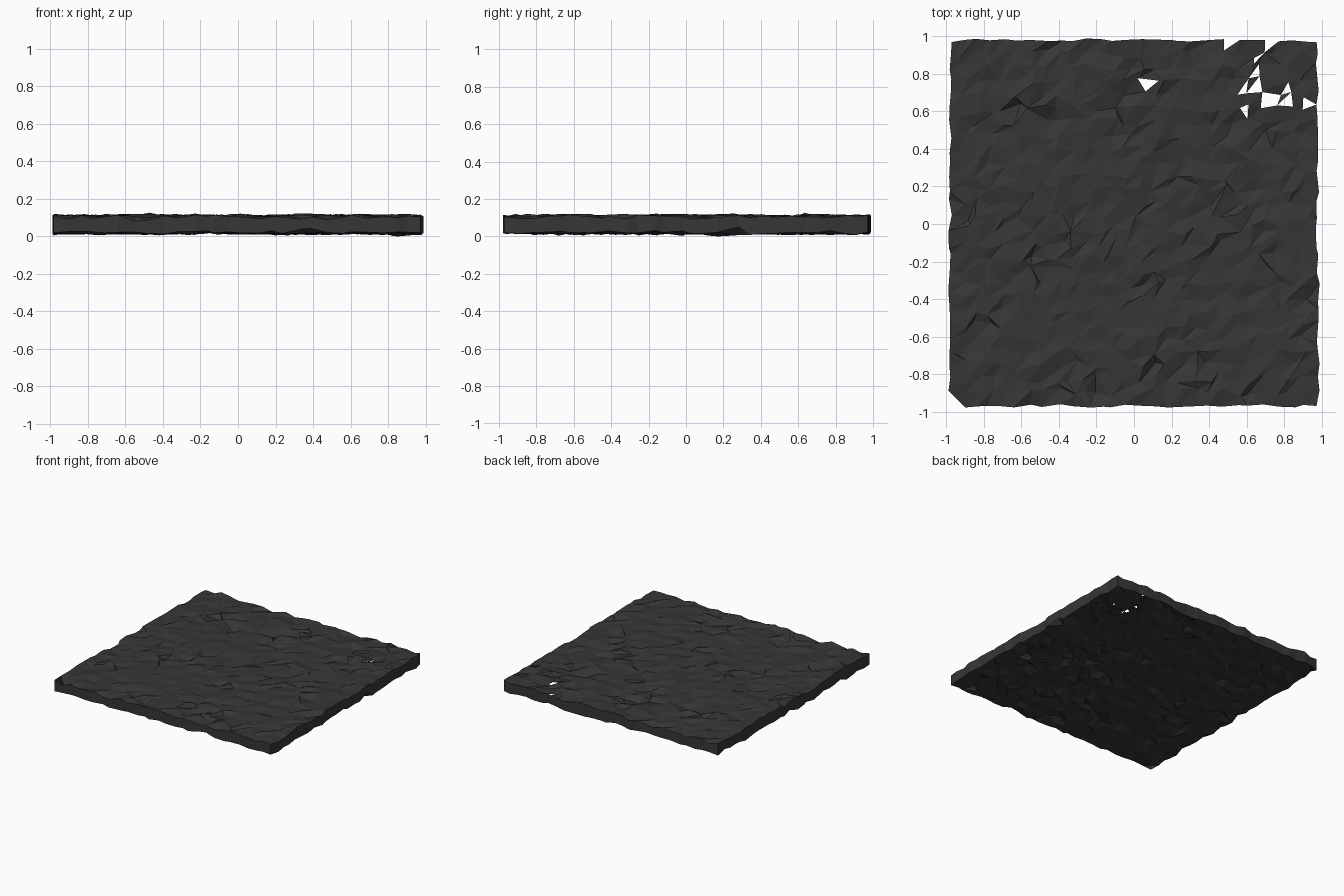
import bpy, bmesh, random
from mathutils import Vector

if "Cube" in bpy.data.objects:
    bpy.data.objects.remove(bpy.data.objects["Cube"])

random.seed(7)
N = 27                                  # cells along each side
X0, X1, Y0, Y1 = -0.98, 0.98, -0.97, 0.98
TOP, BOTTOM = 0.108, 0.022
CELL = (X1 - X0) / N

stone = bpy.data.materials.new("charcoal stone")
stone.diffuse_color = (0.037, 0.037, 0.037, 1)
stone.use_nodes = True
stone.node_tree.nodes["Principled BSDF"].inputs["Base Color"].default_value = stone.diffuse_color

# Missing chips, as x, y
HOLES = [(0.49, 0.96), (0.73, 0.95), (0.64, 0.88), (0.63, 0.79), (0.61, 0.73),
         (0.66, 0.73), (0.72, 0.66), (0.76, 0.63), (0.82, 0.70), (0.83, 0.64),
         (0.92, 0.65), (0.61, 0.58), (0.07, 0.72), (-0.965, -0.95)]


def rough_height(level, outward):
    """Mostly small bumps with an occasional deeper chip."""
    dz = random.gauss(0, 0.007)
    if random.random() < 0.08:
        dz -= random.uniform(0.008, 0.02)
    return level + outward * max(-0.03, min(0.021, dz))


def sheet(bm, level, outward, plan):
    """One broken-stone face made of randomly split cells."""
    rows = [[bm.verts.new((p.x, p.y, rough_height(level, outward))) for p in row]
            for row in plan]
    for j in range(N):
        for i in range(N):
            a, b = rows[j][i], rows[j][i + 1]
            c, d = rows[j + 1][i + 1], rows[j + 1][i]
            tris = [(a, b, c), (a, c, d)] if (i * 7 + j * 5 + i * j) % 3 else [(a, b, d), (b, c, d)]
            for t in tris:
                bm.faces.new(t if outward > 0 else t[::-1])
    return rows


def rim(rows):
    """Boundary vertices, counter-clockwise."""
    return (rows[0][:-1] + [r[-1] for r in rows[:-1]]
            + rows[-1][:0:-1] + [r[0] for r in rows[:0:-1]])


# Jittered plan shared by the upper and lower faces
plan = []
for j in range(N + 1):
    row = []
    for i in range(N + 1):
        jx = 0.010 if i in (0, N) else CELL * 0.36
        jy = 0.010 if j in (0, N) else CELL * 0.36
        row.append(Vector((X0 + i * CELL + random.uniform(-jx, jx),
                           Y0 + j * (Y1 - Y0) / N + random.uniform(-jy, jy))))
    plan.append(row)

bm = bmesh.new()
upper = rim(sheet(bm, TOP, 1, plan))
lower = rim(sheet(bm, BOTTOM, -1, plan))

# Side walls
count = len(upper)
for k in range(count):
    n = (k + 1) % count
    bm.faces.new((lower[k], lower[n], upper[n]))
    bm.faces.new((lower[k], upper[n], upper[k]))

# Knock out the chips through both faces
bm.normal_update()
flat = [f for f in bm.faces if abs(f.normal.z) > 0.3]
gone = set()
for x, y in HOLES:
    for sign in (1, -1):
        side = [f for f in flat if f.normal.z * sign > 0]
        gone.add(min(side, key=lambda f: (f.calc_center_median().xy - Vector((x, y))).length))
bmesh.ops.delete(bm, geom=list(gone), context='FACES')

# Rest the slab on the ground
low = min(v.co.z for v in bm.verts)
bmesh.ops.translate(bm, verts=bm.verts, vec=(0, 0, -low))

mesh = bpy.data.meshes.new("stone_slab")
bm.to_mesh(mesh)
bm.free()
mesh.materials.append(stone)
slab = bpy.data.objects.new("stone_slab", mesh)
bpy.context.collection.objects.link(slab)
